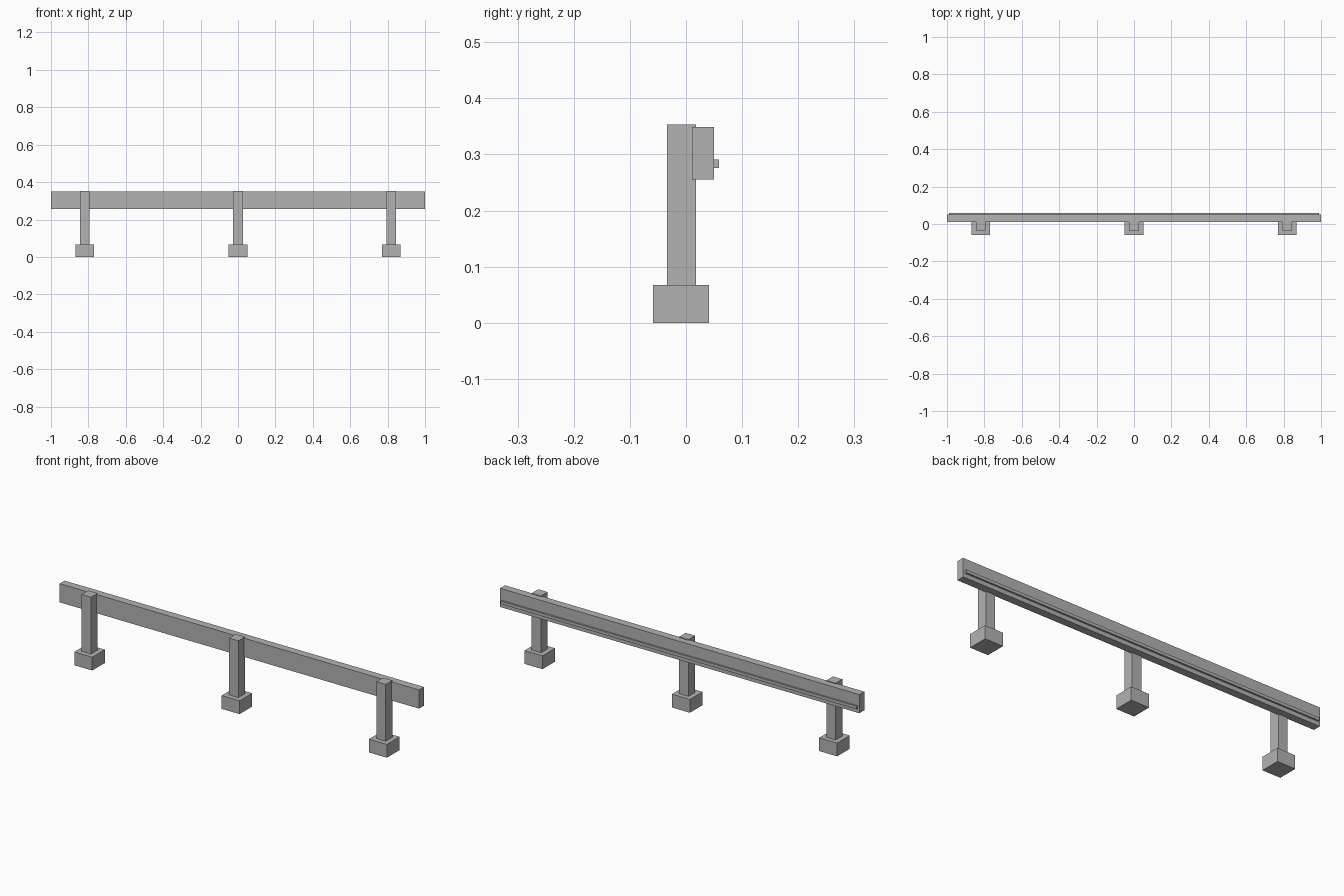
import bpy

cube = bpy.data.objects.get("Cube")
if cube:
    bpy.data.objects.remove(cube, do_unlink=True)

# Single flat grey
grey = bpy.data.materials.new("plain grey")
grey.use_nodes = True
colour = (0.45, 0.45, 0.45, 1)
grey.diffuse_color = colour
grey.node_tree.nodes["Principled BSDF"].inputs["Base Color"].default_value = colour


def box(name, x, y, z):
    """Box spanning the given (min, max) range on each axis."""
    spans = (x, y, z)
    bpy.ops.mesh.primitive_cube_add(size=1, location=[(a + b) / 2 for a, b in spans])
    obj = bpy.context.object
    obj.name = name
    obj.scale = [b - a for a, b in spans]
    bpy.ops.object.transform_apply(location=False, rotation=False, scale=True)
    obj.data.materials.append(grey)
    return obj


# Three posts standing on square footings
for side, cx in (("right", -0.82), ("middle", 0), ("left", 0.82)):
    box(side + "_footing", (cx - 0.05, cx + 0.05), (-0.059, 0.041), (0, 0.067))
    box(side + "_post", (cx - 0.026, cx + 0.026), (-0.034, 0.018), (0.067, 0.353))

# Long beam let into the backs of the posts, with a thin strip along its back
box("beam", (-1, 1), (0.011, 0.05), (0.255, 0.349))
box("beam_strip", (-0.99, 0.99), (0.05, 0.059), (0.276, 0.291))
